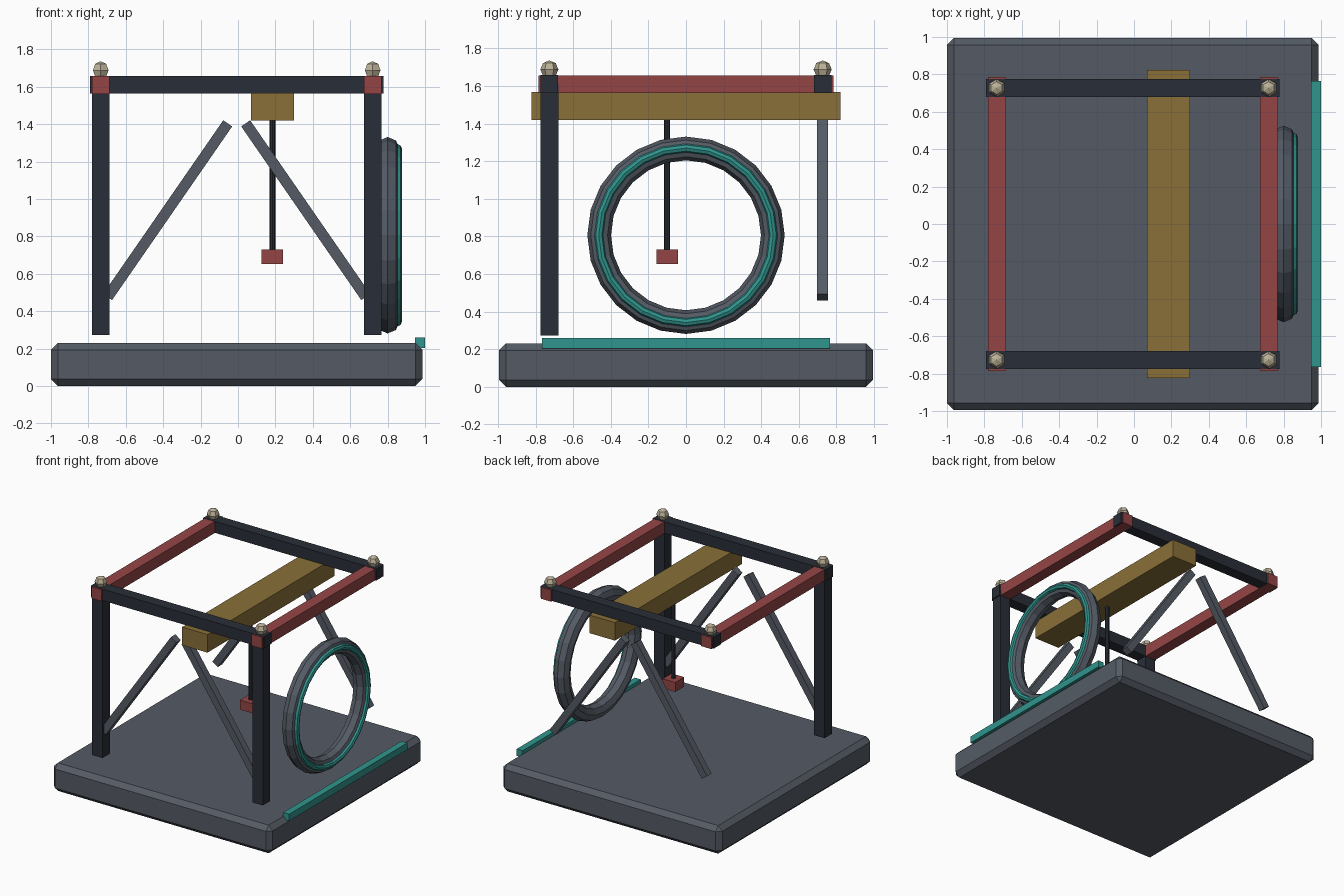
import bpy
import math
from mathutils import Vector

if "Cube" in bpy.data.objects:
    bpy.data.objects.remove(bpy.data.objects["Cube"])

CX = -0.007   # frame centre in x
P = 0.727     # corner offset of the frame


def material(name, rgb):
    m = bpy.data.materials.new(name)
    m.diffuse_color = (*rgb, 1)
    m.use_nodes = True
    m.node_tree.nodes["Principled BSDF"].inputs["Base Color"].default_value = m.diffuse_color
    return m


DARK = material("dark_steel", (0.022, 0.027, 0.038))
SLATE = material("slate", (0.09, 0.105, 0.13))
RED = material("red_paint", (0.30, 0.06, 0.06))
WOOD = material("ochre", (0.25, 0.16, 0.04))
TEAL = material("teal", (0.03, 0.30, 0.27))
BONE = material("bone", (0.50, 0.44, 0.31))


def finish(name, mat):
    ob = bpy.context.object
    ob.name = name
    ob.data.materials.append(mat)
    return ob


def box(name, loc, size, mat, rot=(0, 0, 0)):
    bpy.ops.mesh.primitive_cube_add(size=1, location=loc, rotation=rot)
    ob = finish(name, mat)
    ob.scale = size
    bpy.ops.object.transform_apply(location=False, rotation=False, scale=True)
    return ob


def ring(name, x, major, minor, mat):
    bpy.ops.mesh.primitive_torus_add(
        major_segments=24, minor_segments=8, major_radius=major,
        minor_radius=minor, location=(x, 0, 0.806),
        rotation=(0, math.pi / 2, 0))
    return finish(name, mat)


# chamfered base slab
base = box("base", (CX, 0, 0.115), (1.986, 1.99, 0.23), SLATE)
bev = base.modifiers.new("chamfer", 'BEVEL')
bev.width = 0.037
bev.segments = 1

for sx, side in ((-1, "left"), (1, "right")):
    x = CX + sx * P
    # posts stand only at the front corners
    box(f"front_post_{side}", (x, -P, 0.94), (0.095, 0.095, 1.335), DARK)
    # side rails
    box(f"side_rail_{side}", (x, 0, 1.609), (0.094, 1.57, 0.094), RED)
    for sy, end in ((-1, "front"), (1, "back")):
        # corner finials
        bpy.ops.mesh.primitive_uv_sphere_add(
            segments=6, ring_count=4, radius=0.048, location=(x, sy * P, 1.688))
        finish(f"finial_{end}_{side}", BONE)
        # diagonal struts
        a = Vector((CX + sx * 0.69, sy * P, 0.476))
        b = Vector((CX + sx * 0.048, sy * P, 1.404))
        d = b - a
        box(f"strut_{end}_{side}", (a + b) / 2, (0.058, 0.058, d.length),
            SLATE, (0, math.atan2(d.x, d.z), 0))

# cross rails
for sy, end in ((-1, "front"), (1, "back")):
    box(f"cross_rail_{end}", (CX, sy * P, 1.611), (1.57, 0.094, 0.094), DARK)

# heavy beam with hanging weight
box("hoist_beam", (0.184, 0, 1.493), (0.23, 1.645, 0.148), WOOD)
bpy.ops.mesh.primitive_cylinder_add(
    vertices=8, radius=0.016, depth=0.74, location=(0.184, -0.1, 1.07))
finish("hanging_rod", DARK)
box("hanging_weight", (0.184, -0.1, 0.691), (0.115, 0.115, 0.078), RED)

# side ring with inlaid band, and the sill strip below
ring("side_ring", 0.8, 0.462, 0.063, SLATE)
ring("ring_band", 0.853, 0.464, 0.023, TEAL)
box("sill_strip", (0.973, 0, 0.232), (0.054, 1.53, 0.056), TEAL)
